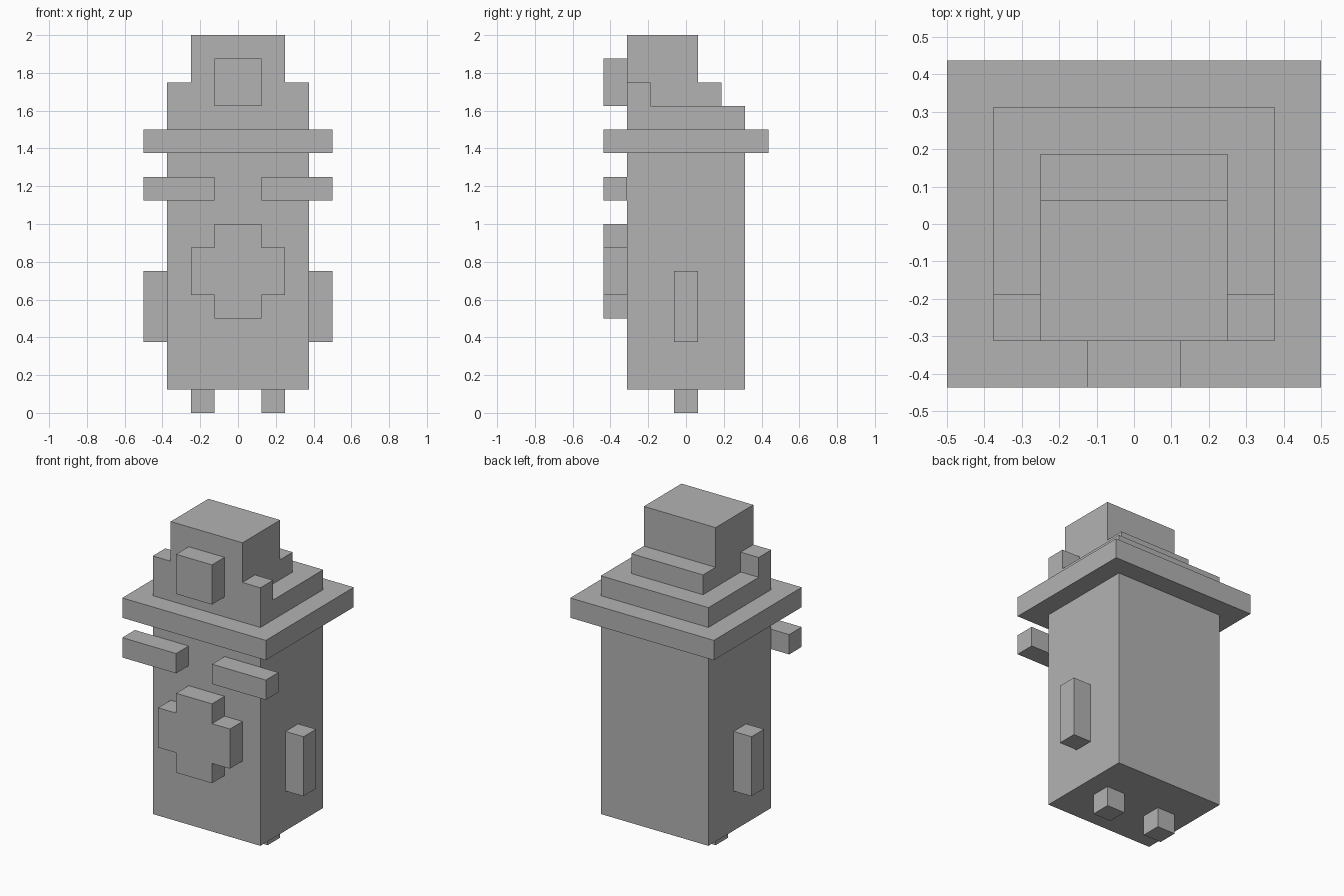
import bpy
import bmesh
from mathutils import Vector

cube = bpy.data.objects.get("Cube")
if cube:
    bpy.data.objects.remove(cube, do_unlink=True)

U = 0.125  # block size

grey = bpy.data.materials.new("plain_grey")
grey.use_nodes = True
COLOUR = (0.45, 0.45, 0.45, 1)
grey.diffuse_color = COLOUR
grey.node_tree.nodes["Principled BSDF"].inputs["Base Color"].default_value = COLOUR


def finish(name, bm):
    bmesh.ops.recalc_face_normals(bm, faces=bm.faces)
    mesh = bpy.data.meshes.new(name)
    bm.to_mesh(mesh)
    bm.free()
    mesh.materials.append(grey)
    obj = bpy.data.objects.new(name, mesh)
    bpy.context.collection.objects.link(obj)
    return obj


def box(name, x, y, z):
    """Block between the given (low, high) limits, in block units."""
    bm = bmesh.new()
    bmesh.ops.create_cube(bm, size=1)
    for v in bm.verts:
        v.co = Vector([(lo + hi) / 2 + c * (hi - lo)
                       for c, (lo, hi) in zip(v.co, (x, y, z))]) * U
    return finish(name, bm)


def pair(name, x, y, z):
    """The same block on both sides of the model."""
    box("left_" + name, x, y, z)
    box("right_" + name, (-x[1], -x[0]), y, z)


def prism(name, points, place, depth):
    """Extrude a flat outline; place maps outline points into space."""
    bm = bmesh.new()
    face = bm.faces.new([bm.verts.new(Vector(place(*p)) * U) for p in points])
    out = bmesh.ops.extrude_face_region(bm, geom=[face])
    moved = [g for g in out["geom"] if isinstance(g, bmesh.types.BMVert)]
    bmesh.ops.translate(bm, verts=moved, vec=Vector(depth) * U)
    return finish(name, bm)


FRONT = (-3.5, -2.5)  # depth of everything that sticks out in front

# Body and feet
box("body", (-3, 3), (-2.5, 2.5), (1, 11))
pair("foot", (1, 2), (-0.5, 0.5), (0, 1))

# Arms and brows
pair("arm", (3, 4), (-0.5, 0.5), (3, 6))
pair("brow", (1, 4), FRONT, (9, 10))

# Cross-shaped nose
quarter = [(2, 1), (1, 1), (1, 2)]
cross = (quarter + [(-a, b) for a, b in reversed(quarter)]
         + [(-a, -b) for a, b in quarter]
         + [(a, -b) for a, b in reversed(quarter)])
prism("nose", cross, lambda a, b: (a, FRONT[0], b + 6), (0, 1, 0))

# Hat: brim, band, stepped crown, front corners and badge
box("hat_brim", (-4, 4), (-3.5, 3.5), (11, 12))
box("hat_band", (-3, 3), (-2.5, 2.5), (12, 13))
steps = [(-2.5, 13), (1.5, 13), (1.5, 14), (0.5, 14), (0.5, 16), (-2.5, 16)]
prism("hat_crown", steps, lambda a, b: (-2, a, b), (4, 0, 0))
pair("hat_corner", (2, 3), (-2.5, -1.5), (13, 14))
box("hat_badge", (-1, 1), FRONT, (13, 15))
